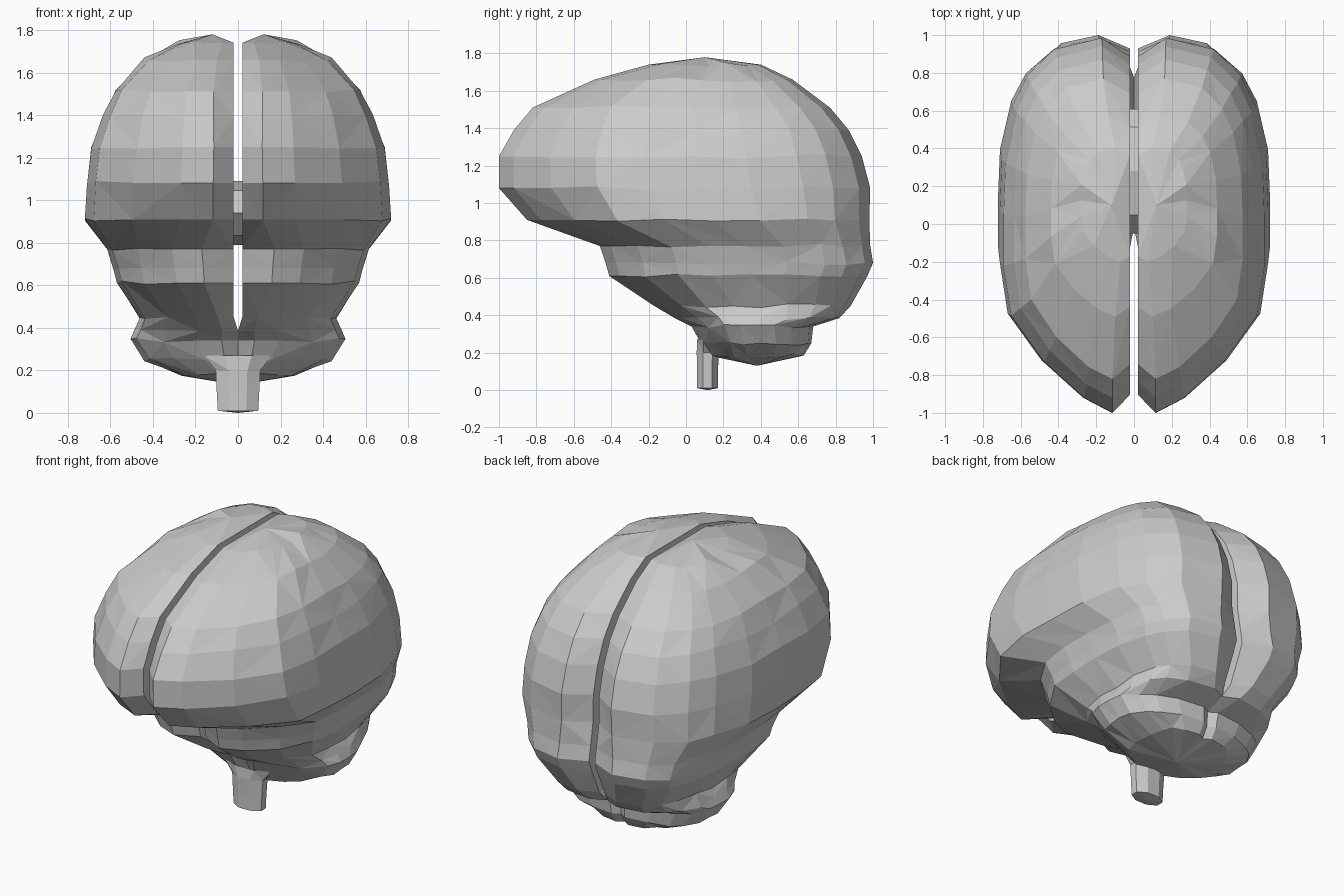
import bpy, bmesh, math, random

if "Cube" in bpy.data.objects:
    bpy.data.objects.remove(bpy.data.objects["Cube"])

random.seed(4)
# Half outline seen from above: (fraction front to back, fraction of half width)
OUTLINE = [(.05, 0), (0, .14), (.04, .36), (.14, .68), (.265, .94), (.40, 1),
           (.54, 1), (.68, .985), (.82, .90), (.90, .79), (.97, .58), (1, .22), (.95, 0)]


def finish(name, bm, mirror=False):
    bmesh.ops.recalc_face_normals(bm, faces=bm.faces)
    me = bpy.data.meshes.new(name)
    bm.to_mesh(me)
    bm.free()
    ob = bpy.data.objects.new(name, me)
    bpy.context.collection.objects.link(ob)
    if mirror:
        ob.modifiers.new("mirror", 'MIRROR').merge_threshold = .002
    return ob


def skin(bm, loops):
    # triangles between neighbouring rings, skipping walls on the centre plane
    n = len(loops[0])
    for k, (a, b) in enumerate(zip(loops, loops[1:])):
        for i in range(n):
            j = (i + 1) % n
            if all(abs(v.co.x) < .001 for v in (a[i], a[j], b[i], b[j])):
                continue
            if (i + k) % 2:
                bm.faces.new((a[i], a[j], b[j]))
                bm.faces.new((a[i], b[j], b[i]))
            else:
                bm.faces.new((a[i], a[j], b[i]))
                bm.faces.new((a[j], b[j], b[i]))


def fan(bm, loop, co):
    c = bm.verts.new(co)
    for a, b in zip(loop, loop[1:] + loop[:1]):
        if max(abs(v.co.x) for v in (a, b, c)) > .001:
            bm.faces.new((a, b, c))


# Hemispheres and cerebellum: one ringed shell, split by a narrow gap above.
# Rings: z, front y, back y, half width, front power, back power
# (a power below 1 makes that end of the outline squarer)
RINGS = [
    (.185, .12, .63, .27, 1, 1.2),
    (.25, .08, .67, .44, 1, 1.5),
    (.34, .03, .68, .505, .95, 1.5),
    (.385, -.06, .82, .485, .95, 1.1),
    (.45, -.17, .88, .46, .9, .9),
    (.61, -.41, .97, .57, .7, .8),
    (.68, -.43, 1.0, .585, .7, .8),
    (.77, -.46, .985, .615, .7, .85),
    (.91, -.85, .98, .72, 1, 1),
    (1.08, -1.0, .985, .71, 1, 1),
    (1.25, -1.0, .94, .69, 1, 1),
    (1.39, -.92, .87, .635, .95, .95),
    (1.51, -.82, .77, .575, .9, .9),
    (1.66, -.49, .57, .44, .85, .85),
    (1.74, -.20, .40, .28, .8, .8)]
bm = bmesh.new()
loops = []
for z, y0, y1, w, pf, pb in RINGS:
    inner = 0 if z < .4 else .02
    loop = []
    for u, f in OUTLINE:
        x = inner + (w - inner) * f ** (pf if u < .5 else pb)
        dz = random.uniform(-.012, .012) if .1 < u < .93 else 0
        loop.append(bm.verts.new((x, y0 + u * (y1 - y0), z + dz)))
    loops.append(loop)
skin(bm, loops)
fan(bm, loops[0], (0, .38, .13))
fan(bm, loops[-1], (.12, .10, 1.78))
finish("hemispheres_and_cerebellum", bm, True)

# Bridge joining the hemispheres inside the gap
bm = bmesh.new()
loops = [[bm.verts.new((x, .28 + .33 * math.cos(i * math.pi / 4),
                        .94 + .15 * math.sin(i * math.pi / 4)))
          for i in range(8)] for x in (-.02, .02)]
skin(bm, loops)
finish("hemisphere_bridge", bm)

# Brain stem
bm = bmesh.new()
loops = [[bm.verts.new((rx * math.cos((i + .5) * math.pi / 4) / .924,
                        cy + ry * math.sin((i + .5) * math.pi / 4) / .924, z))
          for i in range(8)]
         for z, rx, ry, cy in ((.01, .095, .055, .115), (.10, .10, .055, .115),
                               (.20, .105, .06, .117), (.27, .16, .06, .12))]
skin(bm, loops)
fan(bm, loops[0], (0, .115, 0))
finish("brain_stem", bm)
